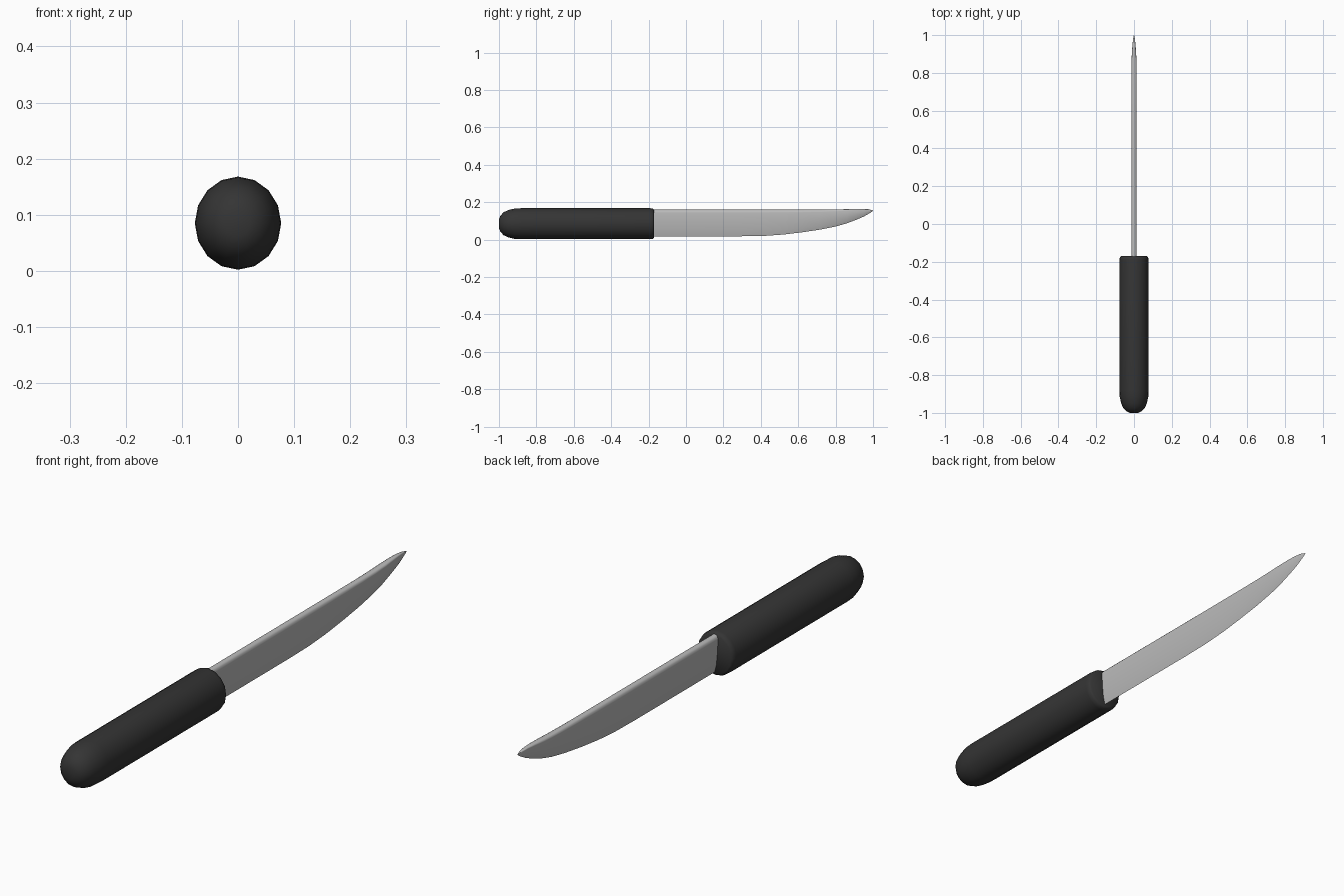
import bpy, bmesh
from math import sin, cos, pi

if "Cube" in bpy.data.objects:
    bpy.data.objects.remove(bpy.data.objects["Cube"])


def loft(name, rings, color, angle):
    """Skin a list of closed rings, capping both ends."""
    bm = bmesh.new()
    loops = [[bm.verts.new(p) for p in ring] for ring in rings]
    n = len(rings[0])
    for a, b in zip(loops, loops[1:]):
        for i in range(n):
            j = (i + 1) % n
            bm.faces.new((a[i], a[j], b[j], b[i]))
    bm.faces.new(loops[0])
    bm.faces.new(loops[-1])
    bmesh.ops.recalc_face_normals(bm, faces=bm.faces)
    me = bpy.data.meshes.new(name)
    bm.to_mesh(me)
    bm.free()
    ob = bpy.data.objects.new(name, me)
    bpy.context.collection.objects.link(ob)
    mat = bpy.data.materials.new(name + "_material")
    mat.diffuse_color = color
    mat.use_nodes = True
    mat.node_tree.nodes["Principled BSDF"].inputs["Base Color"].default_value = mat.diffuse_color
    me.materials.append(mat)
    bpy.context.view_layer.objects.active = ob
    ob.select_set(True)
    bpy.ops.object.shade_smooth_by_angle(angle=angle)
    ob.select_set(False)
    return ob


# Handle: 16-sided grip, domed butt, small bevel at the blade end
profile = [(-1.0, 0.28), (-0.992, 0.52), (-0.975, 0.74), (-0.95, 0.88),
           (-0.915, 0.98), (-0.88, 1.0), (-0.19, 1.0), (-0.177, 0.97), (-0.17, 0.88)]
handle_rings = [[(0.077 * s * sin(2 * pi * i / 16), y, 0.085 + 0.083 * s * cos(2 * pi * i / 16))
                 for i in range(16)] for y, s in profile]
loft("handle", handle_rings, (0.035, 0.035, 0.035, 1), pi / 3)

# Blade: stations of (y, edge z, spine z, half thickness)
stations = [(-0.25, 0.018, 0.16, 0.014), (0.1, 0.018, 0.16, 0.014),
            (0.3, 0.018, 0.16, 0.014), (0.42, 0.020, 0.16, 0.014),
            (0.52, 0.027, 0.16, 0.014), (0.62, 0.039, 0.16, 0.014),
            (0.72, 0.054, 0.16, 0.014), (0.80, 0.070, 0.161, 0.014),
            (0.86, 0.087, 0.163, 0.0135), (0.91, 0.106, 0.165, 0.011),
            (0.95, 0.123, 0.165, 0.008), (0.98, 0.140, 0.162, 0.005),
            (1.0, 0.153, 0.156, 0.001)]
# Half section: rounded spine tapering to the cutting edge (width, height fractions)
half = [(0.55, 0.985), (0.9, 0.95), (1.0, 0.88), (0.85, 0.55), (0.5, 0.2)]
section = [(0, 1)] + half + [(0, 0)] + [(-w, h) for w, h in reversed(half)]
blade_rings = [[(w * t, y, lo + h * (hi - lo)) for w, h in section]
               for y, lo, hi, t in stations]
loft("blade", blade_rings, (0.5, 0.5, 0.5, 1), pi / 3)
